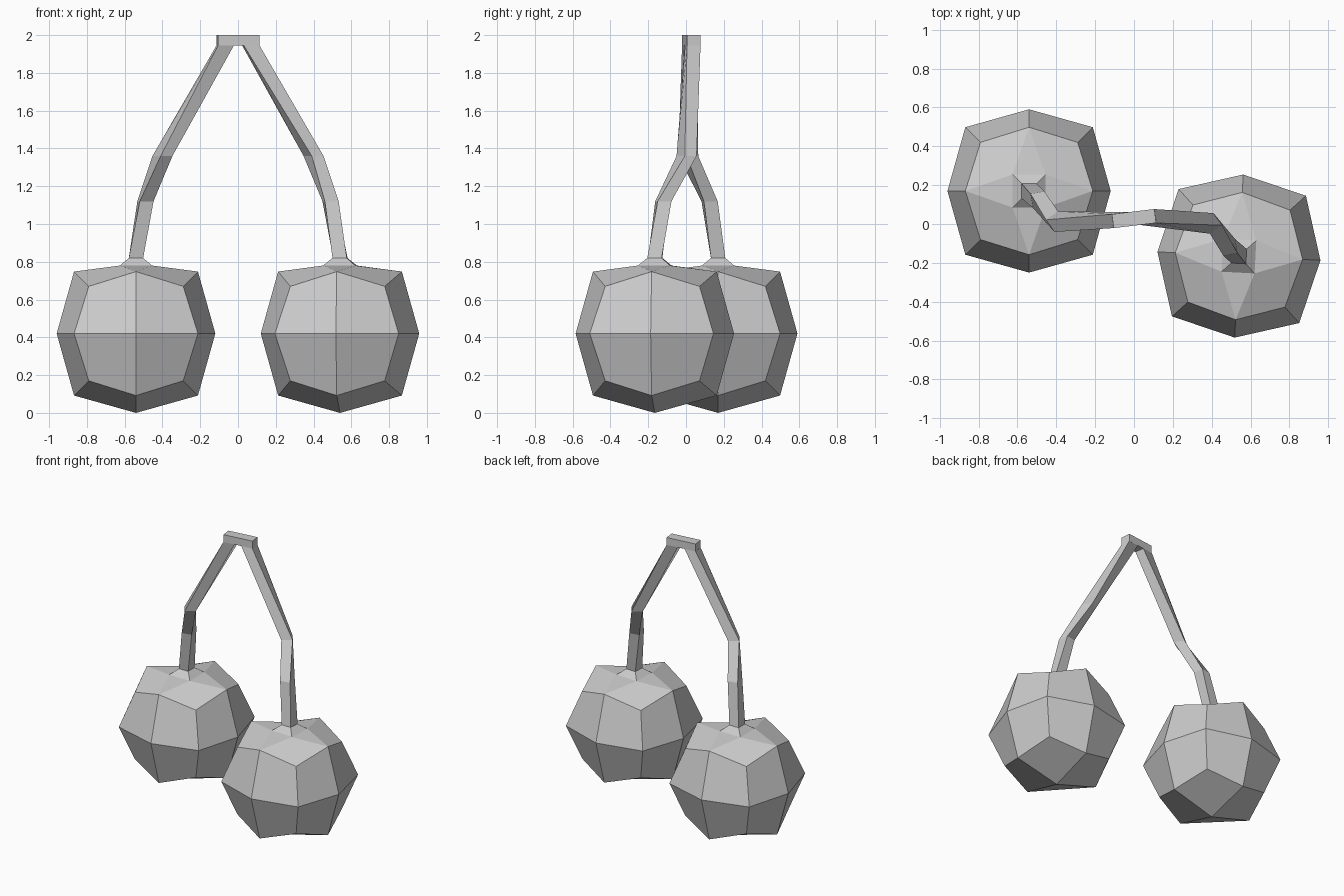
import bpy, bmesh
from math import radians
from mathutils import Vector, Matrix

if "Cube" in bpy.data.objects:
    bpy.data.objects.remove(bpy.data.objects["Cube"])


def finish(name, bm, loc=(0, 0, 0), yaw=0):
    bmesh.ops.recalc_face_normals(bm, faces=bm.faces)
    me = bpy.data.meshes.new(name)
    bm.to_mesh(me)
    bm.free()
    ob = bpy.data.objects.new(name, me)
    ob.location = loc
    ob.rotation_euler.z = radians(yaw)
    bpy.context.collection.objects.link(ob)
    return ob


SIGNS = [(-1, -1), (1, -1), (1, 1), (-1, 1)]


def section(bm, c, hx, hy, yaw):
    rot = Matrix.Rotation(radians(yaw), 3, 'Z')
    return [bm.verts.new(Vector(c) + rot @ Vector((sx * hx, sy * hy, 0))) for sx, sy in SIGNS]


# Fruit: a rounded 24-face cube with a square opening for the stem
def fruit(name, loc, yaw):
    bm = bmesh.new()
    bmesh.ops.create_cube(bm, size=2)
    bmesh.ops.subdivide_edges(bm, edges=bm.edges[:], cuts=1, use_grid_fill=True)
    radius = {1: 0.42, 2: 0.328, 3: 0.25}
    grid = {}
    for v in bm.verts:
        key = tuple(round(c) for c in v.co)
        grid[key] = v
        k = Vector(key)
        v.co = k * radius[sum(abs(c) for c in key)]
    bmesh.ops.delete(bm, geom=[grid[(0, 0, 1)]], context='VERTS')
    ring = section(bm, (0, 0, 0.36), 0.085, 0.085, 0)
    mids = [grid[(x, y, 1)] for x, y in [(0, -1), (1, 0), (0, 1), (-1, 0)]]
    for i, (sx, sy) in enumerate(SIGNS):
        bm.faces.new((ring[i], ring[(i + 1) % 4], mids[i]))
        bm.faces.new((ring[i], mids[i - 1], grid[(sx, sy, 1)], mids[i]))
    finish(name, bm, loc, yaw)


# Stem: square sections lofted from the fruit collar up to the joining bar
def stem(name, sections):
    bm = bmesh.new()
    rings = [section(bm, *s) for s in sections]
    for a, b in zip(rings, rings[1:]):
        for i in range(4):
            j = (i + 1) % 4
            bm.faces.new((a[i], a[j], b[j], b[i]))
    finish(name, bm)


fruit("left_fruit", (-0.54, 0.17, 0.42), 0)
fruit("right_fruit", (0.54, -0.165, 0.42), -3)

stem("left_stem", [
    ((-0.54, 0.17, 0.78), 0.085, 0.085, 0),
    ((-0.54, 0.17, 0.82), 0.038, 0.038, 0),
    ((-0.49, 0.125, 1.12), 0.037, 0.037, 10),
    ((-0.40, 0.012, 1.36), 0.038, 0.038, 35),
    ((-0.068, 0.020, 1.945), 0.042, 0.036, 7)])
stem("right_stem", [
    ((0.54, -0.165, 0.78), 0.085, 0.085, -3),
    ((0.54, -0.165, 0.82), 0.038, 0.038, -3),
    ((0.49, -0.12, 1.12), 0.037, 0.037, 10),
    ((0.40, 0.003, 1.36), 0.038, 0.038, 35),
    ((0.068, 0.036, 1.945), 0.042, 0.036, 7)])

# Bar joining both stems at the top
bm = bmesh.new()
bmesh.ops.create_cube(bm, size=1)
bmesh.ops.scale(bm, vec=(0.22, 0.072, 0.055), verts=bm.verts)
finish("stem_joint", bm, (0, 0.028, 1.9725), 7)
